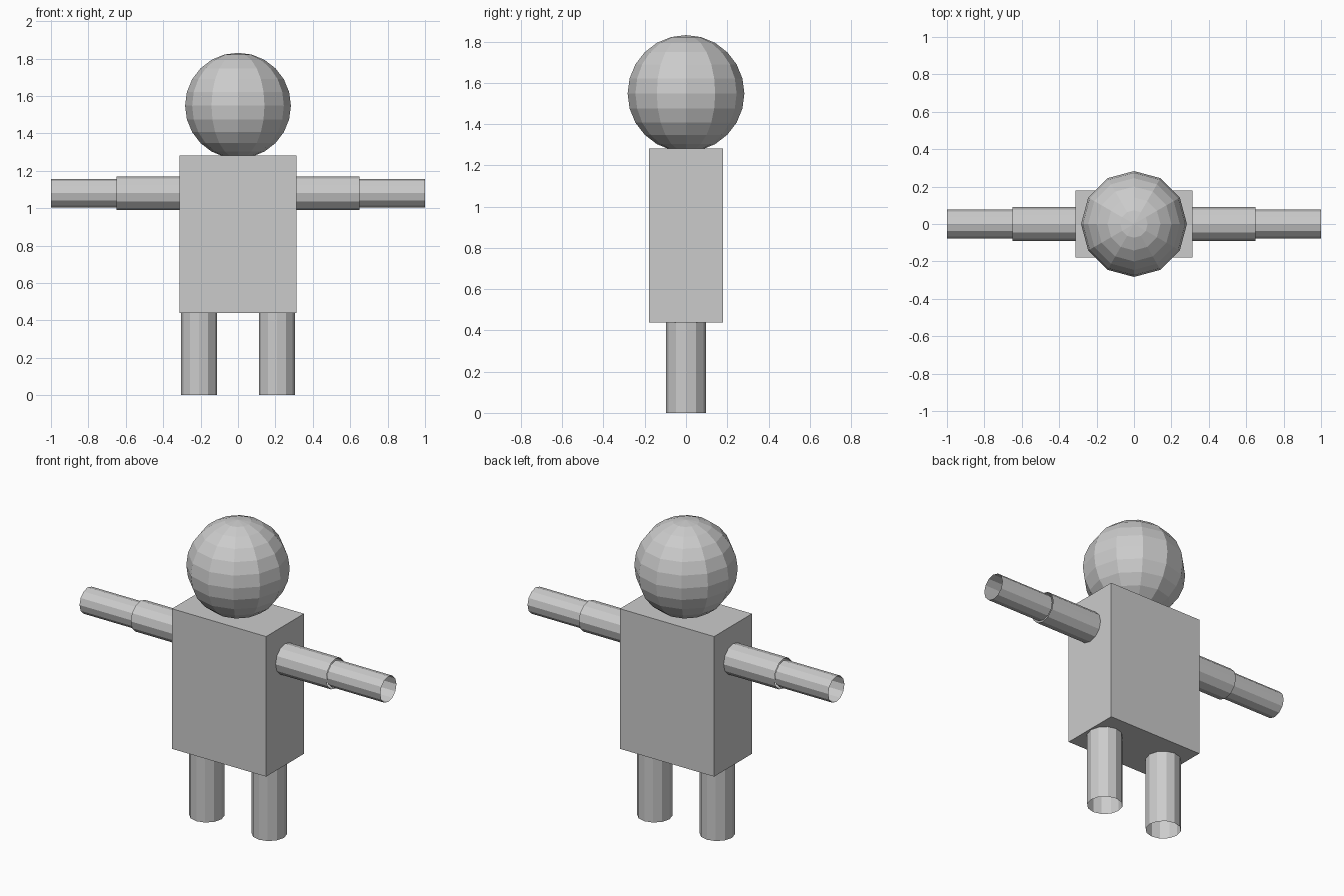
import bpy
from math import pi

if "Cube" in bpy.data.objects:
    bpy.data.objects.remove(bpy.data.objects["Cube"])

SIDES = 12


def tube(name, radius, length, location, rotation=(0, 0, 0)):
    """Open-ended low-poly limb segment."""
    bpy.ops.mesh.primitive_cylinder_add(
        vertices=SIDES, radius=radius, depth=length,
        end_fill_type='NOTHING', location=location, rotation=rotation)
    bpy.context.object.name = name


# Torso block
bpy.ops.mesh.primitive_cube_add(size=1, location=(0, 0, 0.86))
torso = bpy.context.object
torso.name = "torso"
torso.scale = (0.626, 0.36, 0.842)

# Faceted ball head
bpy.ops.mesh.primitive_uv_sphere_add(
    segments=SIDES, ring_count=12, radius=0.283, location=(0, 0, 1.548))
bpy.context.object.name = "head"

# Limbs, one set per side
for side, s in (("left", 1), ("right", -1)):
    across = (0, pi / 2, 0)
    tube(f"{side}_upper_arm", 0.09, 0.337, (s * 0.4815, 0, 1.08), across)
    tube(f"{side}_forearm", 0.077, 0.355, (s * 0.8225, 0, 1.08), across)
    tube(f"{side}_leg", 0.097, 0.44, (s * 0.208, 0, 0.22))
